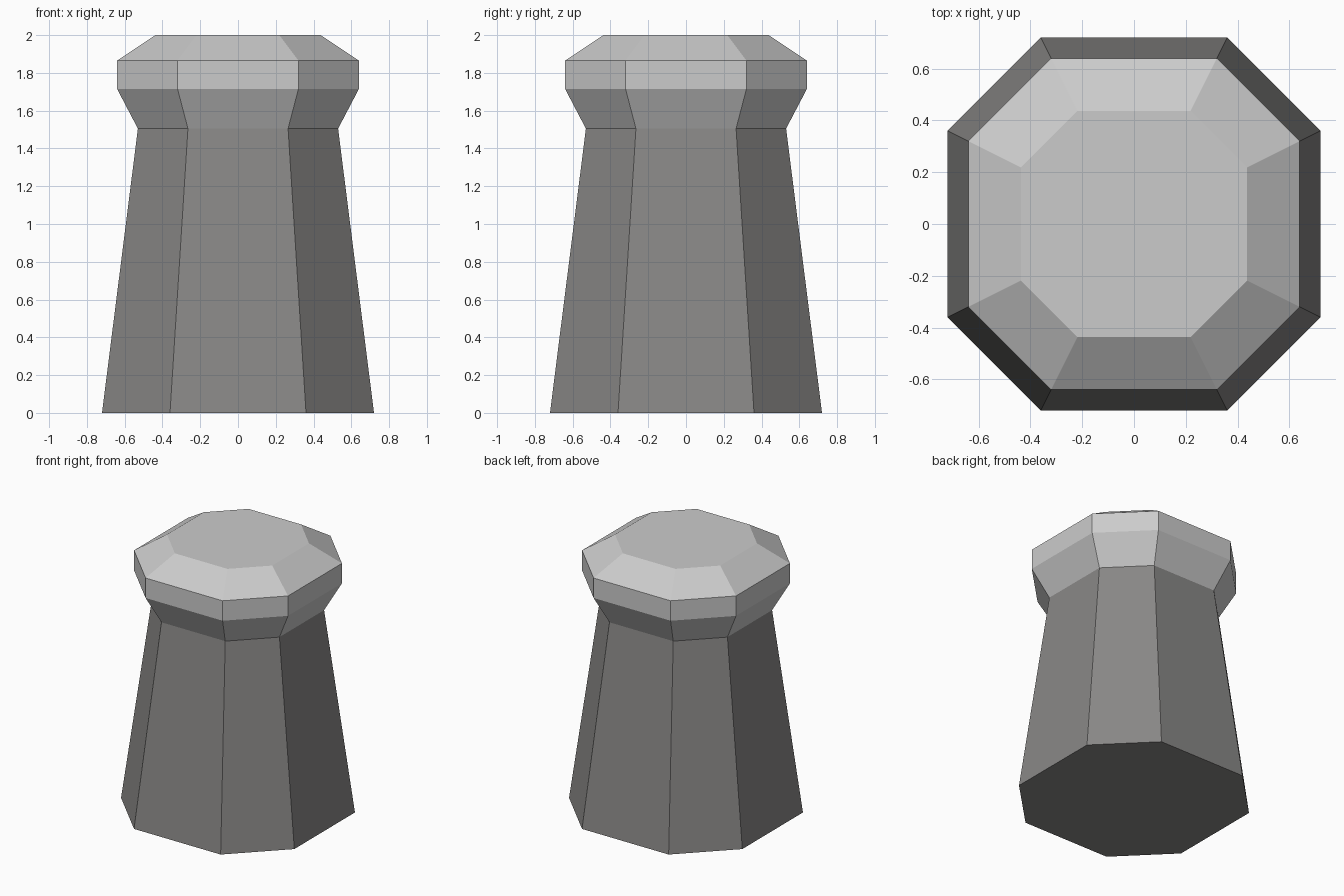
import bpy
import bmesh

if "Cube" in bpy.data.objects:
    bpy.data.objects.remove(bpy.data.objects["Cube"])

# Profiles (half width, height); each ring is an octagon
# whose short coordinate is half the long one
SHAFT = [(0.72, 0.0), (0.53, 1.505)]
CAP = [(0.53, 1.505), (0.64, 1.715), (0.64, 1.865), (0.437, 2.0)]
CORNERS = [(1, -0.5), (1, 0.5), (0.5, 1), (-0.5, 1),
           (-1, 0.5), (-1, -0.5), (-0.5, -1), (0.5, -1)]


def material(name, grey):
    mat = bpy.data.materials.new(name)
    mat.diffuse_color = (*grey, 1)
    mat.use_nodes = True
    mat.node_tree.nodes["Principled BSDF"].inputs["Base Color"].default_value = mat.diffuse_color
    return mat


DARK = material("dark_grey", (0.25, 0.245, 0.24))
LIGHT = material("light_grey", (0.55, 0.55, 0.55))


def add_rings(bm, rings, profile, mat_index):
    """Extend the stack of rings along the profile with side faces."""
    n = len(CORNERS)
    for w, z in profile:
        rings.append([bm.verts.new((x * w, y * w, z)) for x, y in CORNERS])
        if len(rings) > 1:
            low, high = rings[-2:]
            for i in range(n):
                j = (i + 1) % n
                f = bm.faces.new((low[i], low[j], high[j], high[i]))
                f.material_index = mat_index


# Tapered dark shaft with flared, bevelled lighter cap, as one closed solid
bm = bmesh.new()
rings = []
add_rings(bm, rings, SHAFT, 0)
add_rings(bm, rings, CAP[1:], 1)
bm.faces.new(rings[0][::-1]).material_index = 0
bm.faces.new(rings[-1]).material_index = 1
bmesh.ops.recalc_face_normals(bm, faces=bm.faces)
mesh = bpy.data.meshes.new("bollard_post")
bm.to_mesh(mesh)
bm.free()
mesh.materials.append(DARK)
mesh.materials.append(LIGHT)
post = bpy.data.objects.new("bollard_post", mesh)
bpy.context.collection.objects.link(post)
